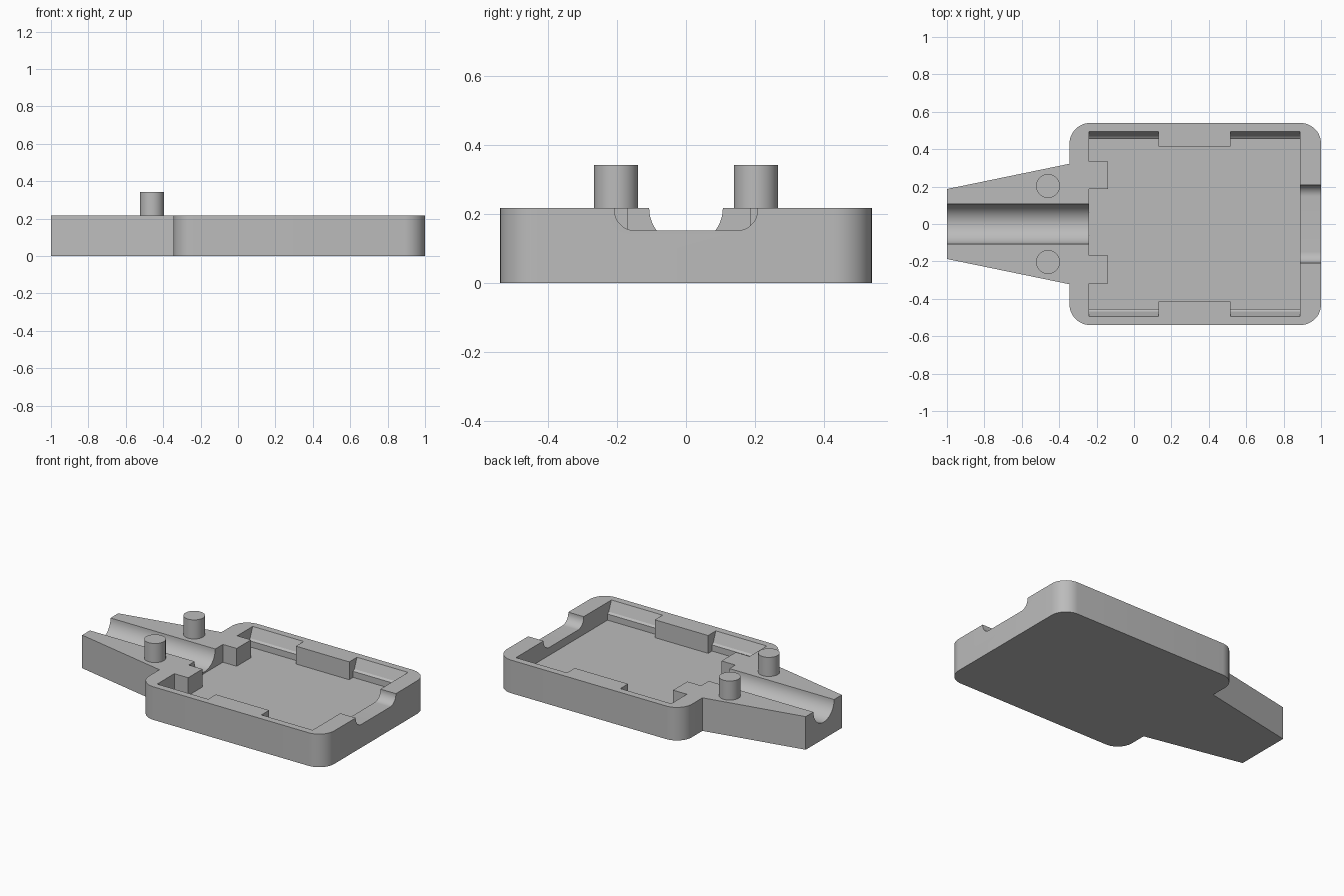
import bpy, bmesh, math
from mathutils import Vector

if "Cube" in bpy.data.objects:
    bpy.data.objects.remove(bpy.data.objects["Cube"], do_unlink=True)

TOP, FLOOR, OVER = 0.217, 0.1, 0.3
TAIL_X, SHOULDER_X, END_X = -1.0, -0.345, 1.0
HALF_W, CORNER = 0.54, 0.11
CAV_L, CAV_R, CAV_Y = -0.24, 0.888, 0.415

grey = bpy.data.materials.new("light grey plastic")
grey.use_nodes = True
grey.diffuse_color = (0.5, 0.5, 0.5, 1)
grey.node_tree.nodes["Principled BSDF"].inputs["Base Color"].default_value = (0.5, 0.5, 0.5, 1)


def arc(cx, cy, r, start, end, steps=12):
    return [(cx + r * math.cos(math.radians(start + (end - start) * i / steps)),
             cy + r * math.sin(math.radians(start + (end - start) * i / steps)))
            for i in range(steps + 1)]


def prism(name, profile, low, high, axis="z"):
    """Extrude a plan (x, y) along z, or a section (y, z) along x."""
    bm = bmesh.new()
    place = (lambda p: (p[0], p[1], low)) if axis == "z" else (lambda p: (low, p[0], p[1]))
    face = bm.faces.new([bm.verts.new(place(p)) for p in profile])
    grown = bmesh.ops.extrude_face_region(bm, geom=[face])["geom"]
    step = Vector((0, 0, high - low)) if axis == "z" else Vector((high - low, 0, 0))
    bmesh.ops.translate(bm, vec=step, verts=[g for g in grown if isinstance(g, bmesh.types.BMVert)])
    bmesh.ops.recalc_face_normals(bm, faces=bm.faces)
    mesh = bpy.data.meshes.new(name)
    bm.to_mesh(mesh)
    bm.free()
    mesh.materials.append(grey)
    obj = bpy.data.objects.new(name, mesh)
    bpy.context.collection.objects.link(obj)
    return obj


def select(obj):
    bpy.ops.object.select_all(action="DESELECT")
    obj.select_set(True)
    bpy.context.view_layer.objects.active = obj


def cut(body, cutter):
    cutter.hide_render = True
    mod = body.modifiers.new("cut", "BOOLEAN")
    mod.operation, mod.solver, mod.object = "DIFFERENCE", "EXACT", cutter
    select(body)
    bpy.ops.object.modifier_apply(modifier=mod.name)
    bpy.data.objects.remove(cutter, do_unlink=True)


def smooth(obj):
    select(obj)
    bpy.ops.object.shade_smooth_by_angle(angle=math.radians(30))


# Shell outline: tapered tail and rounded rectangular body
inner = HALF_W - CORNER
upper = ([(TAIL_X, 0.187), (SHOULDER_X, 0.322)]
         + arc(SHOULDER_X + CORNER, inner, CORNER, 180, 90)
         + arc(END_X - CORNER, inner, CORNER, 90, 0))
shell = prism("case_half", upper + [(x, -y) for x, y in reversed(upper)], 0, TOP)

# Main cavity, leaving two posts against the tail-side wall
post_x = -0.14
plan = [(CAV_L, -CAV_Y), (CAV_R, -CAV_Y), (CAV_R, CAV_Y), (CAV_L, CAV_Y),
        (CAV_L, 0.334), (post_x, 0.334), (post_x, 0.186), (CAV_L, 0.186),
        (CAV_L, -0.168), (post_x, -0.168), (post_x, -0.317), (CAV_L, -0.317)]
cut(shell, prism("cavity_cutter", plan, FLOOR, OVER))

# Four side pockets with a sloping snap ledge
for side in (-1, 1):
    section = [(0.38, FLOOR), (0.455, FLOOR), (0.455, 0.14), (0.468, 0.15),
               (0.495, TOP), (0.495, OVER), (0.38, OVER)]
    for x0, x1 in ((CAV_L, 0.13), (0.517, CAV_R)):
        cut(shell, prism("pocket_cutter", [(side * y, z) for y, z in section], x0, x1, "x"))

# Half-round cable channel through the tail
channel = arc(0, TOP, 0.107, 180, 360, 24) + [(0.107, OVER), (-0.107, OVER)]
cut(shell, prism("channel_cutter", channel, TAIL_X - 0.1, CAV_L + 0.02, "x"))

# Shallow connector opening with rounded lower corners
r = 0.06
opening = (arc(-0.208 + r, 0.152 + r, r, 180, 270) + arc(0.208 - r, 0.152 + r, r, 270, 360)
           + [(0.208, OVER), (-0.208, OVER)])
cut(shell, prism("opening_cutter", opening, CAV_R - 0.02, END_X + 0.1, "x"))
smooth(shell)

# Locating pegs on the tail
for name, y in (("left_peg", 0.203), ("right_peg", -0.203)):
    circle = arc(-0.46, y, 0.064, 0, 360, 40)[:-1]
    smooth(prism(name, circle, TOP - 0.03, 0.342))
